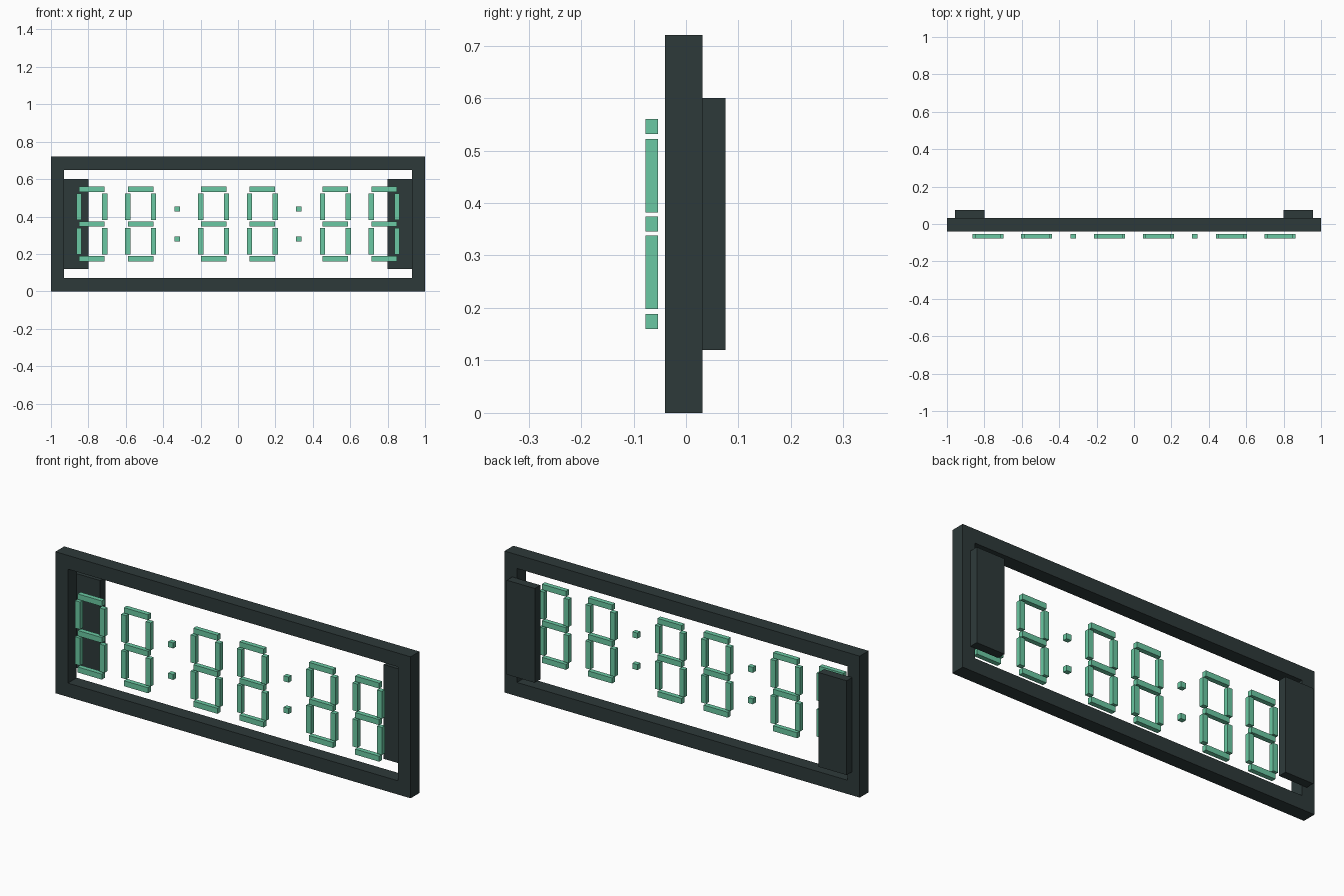
import bpy
import bmesh
from mathutils import Matrix, Vector

cube = bpy.data.objects.get("Cube")
if cube:
    bpy.data.objects.remove(cube, do_unlink=True)


def material(name, rgb):
    mat = bpy.data.materials.new(name)
    mat.use_nodes = True
    mat.diffuse_color = (*rgb, 1)
    mat.node_tree.nodes["Principled BSDF"].inputs["Base Color"].default_value = (*rgb, 1)
    return mat


dark = material("dark slate", (0.027, 0.042, 0.042))
green = material("mint green", (0.147, 0.584, 0.366))


def add_box(bm, centre, size):
    matrix = Matrix.Translation(Vector(centre)) @ Matrix.Diagonal((*size, 1))
    bmesh.ops.create_cube(bm, size=1, matrix=matrix)


def finish(name, bm, mat):
    bmesh.ops.recalc_face_normals(bm, faces=bm.faces)
    mesh = bpy.data.meshes.new(name)
    bm.to_mesh(mesh)
    bm.free()
    mesh.materials.append(mat)
    obj = bpy.data.objects.new(name, mesh)
    bpy.context.collection.objects.link(obj)
    return obj


MID = 0.36       # height of the display centre
THICK = 0.028    # segment width
DEPTH = 0.024    # segment depth
FRONT = -0.065   # segment centre in y

# Open rectangular frame: front ring, extruded backwards
bm = bmesh.new()
corners = [(-1, -1), (1, -1), (1, 1), (-1, 1)]
outer = [bm.verts.new((x, -0.04, MID + z * MID)) for x, z in corners]
inner = [bm.verts.new((x * 0.93, -0.04, MID + z * 0.29)) for x, z in corners]
for i in range(4):
    j = (i + 1) % 4
    bm.faces.new((outer[i], outer[j], inner[j], inner[i]))
ring = bmesh.ops.extrude_face_region(bm, geom=bm.faces[:], use_keep_orig=True)
back = [v for v in ring["geom"] if isinstance(v, bmesh.types.BMVert)]
bmesh.ops.translate(bm, verts=back, vec=(0, 0.071, 0))
finish("frame", bm, dark)

# Mounting blocks behind both ends
for side, sign in (("left", 1), ("right", -1)):
    bm = bmesh.new()
    add_box(bm, (sign * 0.878, 0.053, MID), (0.158, 0.044, 0.48))
    finish(side + "_back_block", bm, dark)

# Six seven-segment digits
for n, x in enumerate((-0.781, -0.521, -0.13, 0.13, 0.521, 0.781), 1):
    bm = bmesh.new()
    for z in (-0.186, 0, 0.186):
        add_box(bm, (x, FRONT, MID + z), (0.136, DEPTH, THICK))
    for side in (-1, 1):
        for z in (-0.092, 0.092):
            add_box(bm, (x + side * 0.069, FRONT, MID + z), (THICK, DEPTH, 0.14))
    finish(f"digit_{n}", bm, green)

# Two colons between the digit pairs
for side, x in (("right", -0.325), ("left", 0.325)):
    bm = bmesh.new()
    for z in (-0.08, 0.08):
        add_box(bm, (x, FRONT, MID + z), (THICK, DEPTH, THICK))
    finish(side + "_colon", bm, green)
